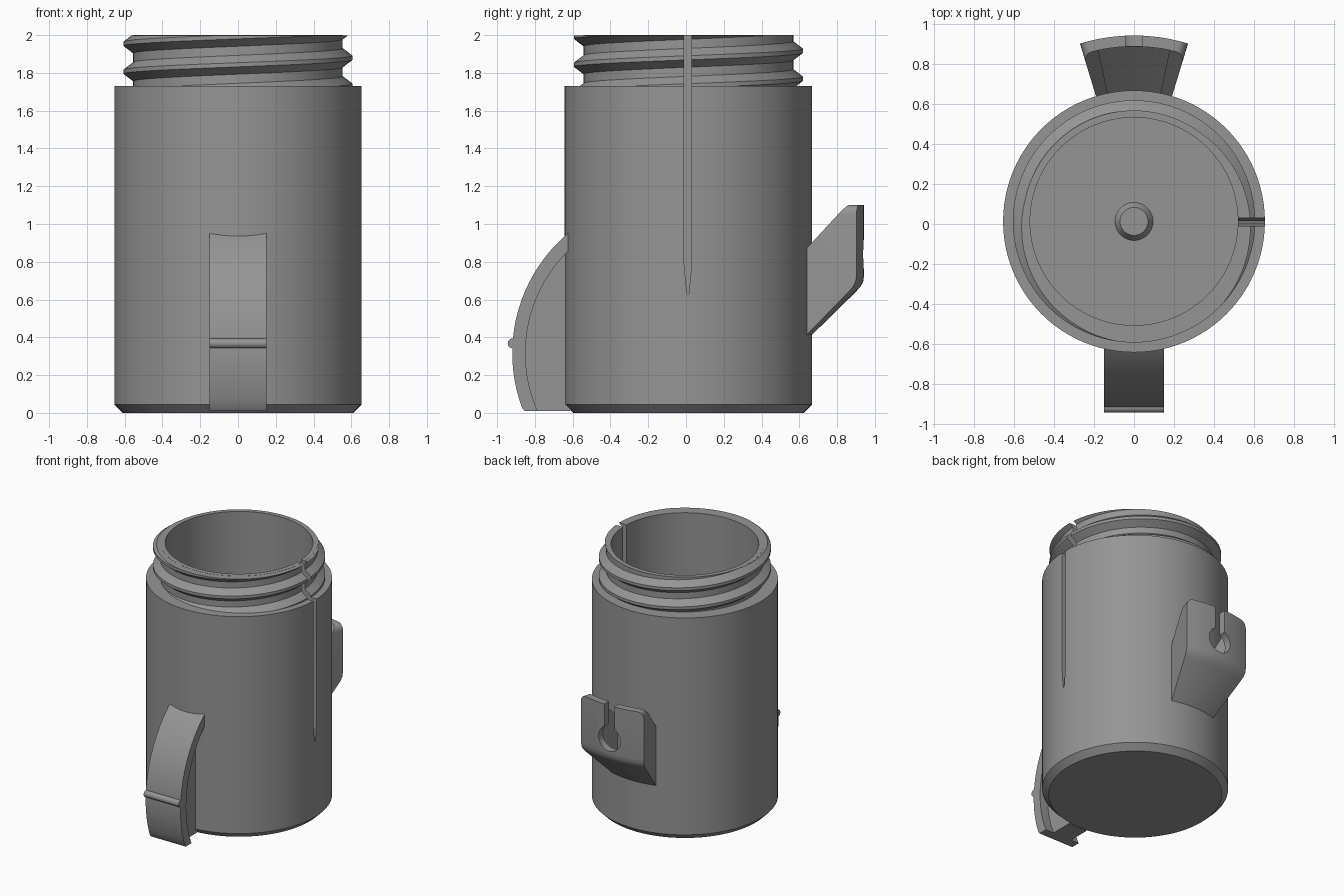
import bpy, bmesh, math
from math import sin, cos, radians, pi

if "Cube" in bpy.data.objects:
    bpy.data.objects.remove(bpy.data.objects["Cube"])

CY = 0.013                     # cylinder axis offset in y
grey = bpy.data.materials.new("mid grey")
grey.diffuse_color = (0.30, 0.30, 0.30, 1)
grey.use_nodes = True
grey.node_tree.nodes["Principled BSDF"].inputs["Base Color"].default_value = grey.diffuse_color


def make(name, bm):
    bmesh.ops.recalc_face_normals(bm, faces=bm.faces)
    me = bpy.data.meshes.new(name)
    bm.to_mesh(me)
    bm.free()
    me.materials.append(grey)
    ob = bpy.data.objects.new(name, me)
    bpy.context.collection.objects.link(ob)
    return ob


def activate(ob):
    bpy.ops.object.select_all(action='DESELECT')
    ob.select_set(True)
    bpy.context.view_layer.objects.active = ob


def cut(ob, cutter):
    activate(ob)
    mod = ob.modifiers.new("cut", 'BOOLEAN')
    mod.object, mod.operation, mod.solver = cutter, 'DIFFERENCE', 'EXACT'
    bpy.ops.object.modifier_apply(modifier=mod.name)


def smooth(ob, angle=30):
    activate(ob)
    bpy.ops.object.shade_smooth_by_angle(angle=radians(angle))


def lathe(profile, n=96):
    """Closed revolve; radius 0 makes a pole."""
    bm = bmesh.new()
    rings = []
    for r, z in profile:
        if r == 0:
            rings.append([bm.verts.new((0, CY, z))] * n)
        else:
            rings.append([bm.verts.new((r * cos(2 * pi * i / n), CY + r * sin(2 * pi * i / n), z))
                          for i in range(n)])
    for a, b in zip(rings, rings[1:]):
        for i in range(n):
            j = (i + 1) % n
            vs = list(dict.fromkeys((a[i], a[j], b[j], b[i])))
            bm.faces.new(vs)
    return bm


def sector(profile, half, n=12):
    """Profile swept about the axis, +-half degrees around +y, with end caps."""
    bm = bmesh.new()
    rings = []
    for i in range(n + 1):
        a = radians(90 - half + 2 * half * i / n)
        rings.append([bm.verts.new((r * cos(a), CY + r * sin(a), z)) for r, z in profile])
    m = len(profile)
    for a, b in zip(rings, rings[1:]):
        for k in range(m):
            bm.faces.new((a[k], a[(k + 1) % m], b[(k + 1) % m], b[k]))
    bm.faces.new(rings[0])
    bm.faces.new(rings[-1])
    return bm


def slab(outline, x0, x1):
    """Outline in (y, z) extruded along x."""
    bm = bmesh.new()
    a = [bm.verts.new((x0, y, z)) for y, z in outline]
    b = [bm.verts.new((x1, y, z)) for y, z in outline]
    m = len(outline)
    for k in range(m):
        bm.faces.new((a[k], a[(k + 1) % m], b[(k + 1) % m], b[k]))
    bm.faces.new(a)
    bm.faces.new(b)
    return bm


# Hollow cylinder with shoulder, neck and a small centre post on its floor
body = make("container_body", lathe([
    (0, 0), (0.61, 0), (0.655, 0.045), (0.655, 1.73), (0.555, 1.73), (0.555, 2.0),
    (0.52, 2.0), (0.52, 0.08), (0.095, 0.08), (0.07, 0.12), (0, 0.12)]))

# Helical screw thread, trimmed to the neck height
bm = bmesh.new()
PITCH, N = 0.148, 96
section = [(0.54, -0.062), (0.555, -0.05), (0.606, -0.011),
           (0.606, 0.011), (0.555, 0.05), (0.54, 0.062)]
prev = None
for i in range(-2 * N, 2 * N + 1):
    t = 2 * pi * i / N
    ring = [bm.verts.new((r * cos(t), CY + r * sin(t), 1.88 + PITCH * i / N + dz))
            for r, dz in section]
    if prev:
        for k in range(6):
            bm.faces.new((prev[k], prev[(k + 1) % 6], ring[(k + 1) % 6], ring[k]))
    else:
        bm.faces.new(ring)
    prev = ring
bm.faces.new(prev)
for z, up in ((1.999, 1), (1.725, -1)):
    res = bmesh.ops.bisect_plane(bm, geom=bm.verts[:] + bm.edges[:] + bm.faces[:],
                                 plane_co=(0, 0, z), plane_no=(0, 0, up), clear_outer=True)
    edges = [e for e in res['geom_cut'] if isinstance(e, bmesh.types.BMEdge)]
    bmesh.ops.holes_fill(bm, edges=edges, sides=0)
thread = make("screw_thread", bm)

# Tapered slit through the wall and thread
slit = make("slit_cutter", slab([(0.005, 0.63), (0.015, 0.63), (0.03, 0.79), (0.03, 2.2),
                                 (-0.01, 2.2), (-0.01, 0.79)], 0.4, 0.8))
slit.hide_render = True
cut(body, slit)
cut(thread, slit)
smooth(body)
smooth(thread)


# Curved front clip: bowed strip, narrower web behind it and a grip ridge
def arc(rad, a0, a1, n=20):
    return [(-0.09 + rad * cos(radians(a0 + (a1 - a0) * i / n)),
             0.316 + rad * sin(radians(a0 + (a1 - a0) * i / n))) for i in range(n + 1)]


outer = arc(0.83, 127.5, 200.5) + [(-0.855, 0.01)]
inner = arc(0.76, 203.7, 132)
smooth(make("clip_strip", slab(outer + inner, -0.15, 0.15)))
web = arc(0.77, 203.4, 133) + [(-0.6, 0.045), (-0.615, 0.01)]
smooth(make("clip_web", slab(web, -0.08, 0.08)))
ridge = [(-0.918 + 0.026 * cos(2 * pi * k / 16), 0.368 + 0.026 * sin(2 * pi * k / 16))
         for k in range(16)]
smooth(make("clip_ridge", slab(ridge, -0.15, 0.15)))

# Back holder: wedge block around the wall with rounded upper corners
bm = sector([(0.60, 0.36), (0.885, 0.64), (0.91, 0.667), (0.925, 0.695), (0.93, 0.73),
             (0.93, 1.10), (0.875, 1.10), (0.60, 0.815)], 16.9)
corners = [e for e in bm.edges if all(v.co.z > 1.09 for v in e.verts)
           and abs(e.verts[0].co.x) > 0.24 and abs(e.verts[1].co.x) > 0.24
           and abs(math.hypot(e.verts[0].co.x, e.verts[0].co.y - CY)
                   - math.hypot(e.verts[1].co.x, e.verts[1].co.y - CY)) > 0.03]
bmesh.ops.bevel(bm, geom=corners, offset=0.05, segments=5, profile=0.5, affect='EDGES')
holder = make("back_holder", bm)

# Hollow pocket behind the holder plate
pocket = make("pocket_cutter", sector([(0.56, 0.42), (0.875, 0.73), (0.875, 1.0999),
                                       (0.87, 1.2), (0.56, 1.2)], 11.7))
# Keyhole through the plate
key = [(0.043, 1.3), (-0.043, 1.3)]
a0 = math.asin(0.043 / 0.095)
key += [(0.095 * cos(pi / 2 + a0 + (2 * pi - 2 * a0) * k / 32),
         0.84 + 0.095 * sin(pi / 2 + a0 + (2 * pi - 2 * a0) * k / 32)) for k in range(33)]
bm = slab(key, 0, 1)
for v in bm.verts:
    v.co.x, v.co.y = v.co.y, 0.8 + 0.3 * v.co.x
keyhole = make("keyhole_cutter", bm)
for c in (pocket, keyhole):
    c.hide_render = True
    cut(holder, c)
smooth(holder)

# Remove the cutters
for c in (slit, pocket, keyhole):
    bpy.data.objects.remove(c)
